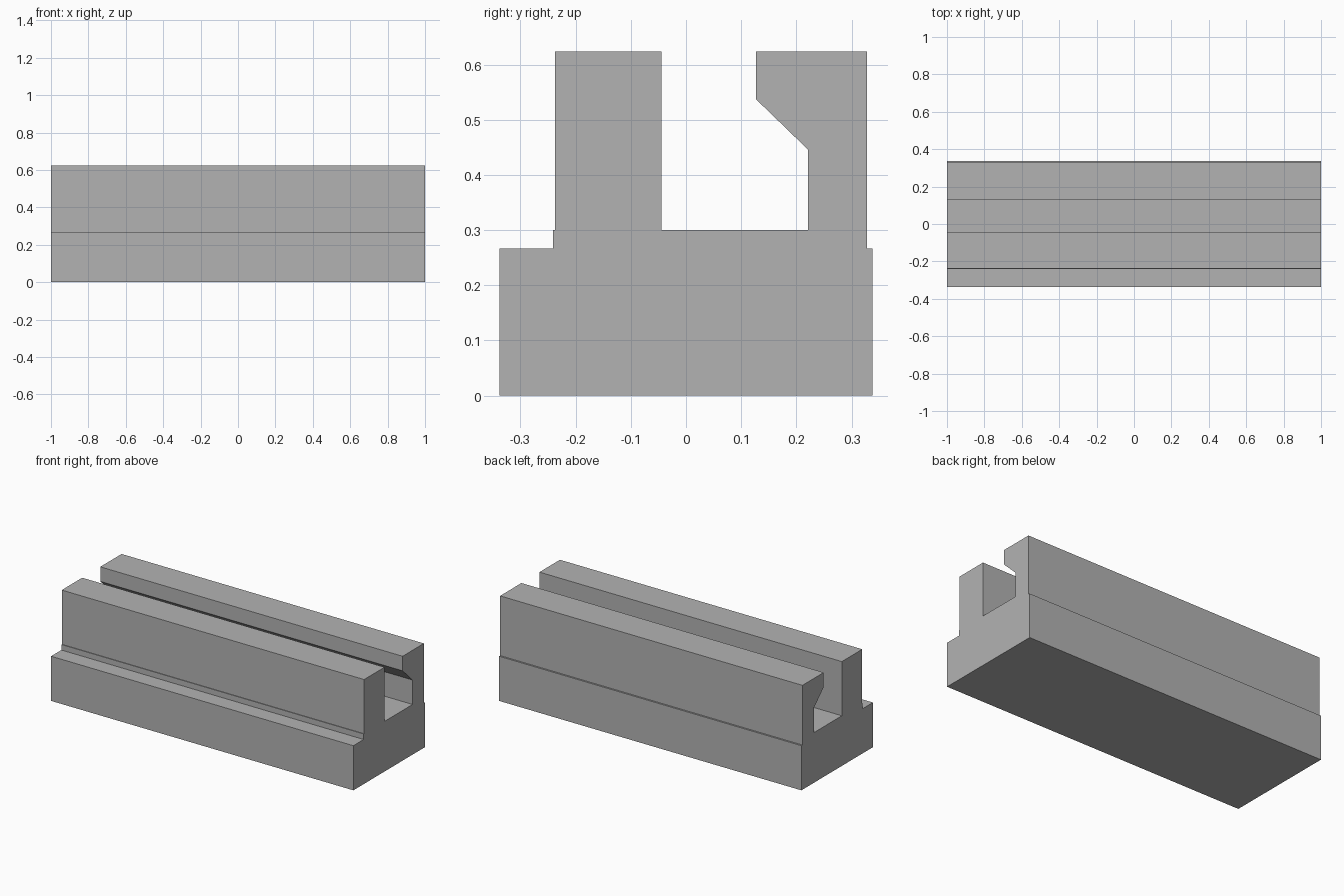
import bpy
import bmesh

cube = bpy.data.objects.get("Cube")
if cube:
    bpy.data.objects.remove(cube, do_unlink=True)

HALF_LENGTH = 1.0

# Plain grey material
grey = bpy.data.materials.new("plain_grey")
grey.use_nodes = True
colour = (0.45, 0.45, 0.45, 1.0)
grey.diffuse_color = colour
grey.node_tree.nodes["Principled BSDF"].inputs["Base Color"].default_value = colour


def extrude_profile(name, profile):
    """Sweep a (y, z) outline along the full length in x."""
    bm = bmesh.new()
    face = bm.faces.new([bm.verts.new((-HALF_LENGTH, y, z)) for y, z in profile])
    swept = bmesh.ops.extrude_face_region(bm, geom=[face], use_keep_orig=True)
    moved = [v for v in swept["geom"] if isinstance(v, bmesh.types.BMVert)]
    bmesh.ops.translate(bm, verts=moved, vec=(2 * HALF_LENGTH, 0, 0))
    bmesh.ops.recalc_face_normals(bm, faces=bm.faces)
    mesh = bpy.data.meshes.new(name)
    bm.to_mesh(mesh)
    bm.free()
    mesh.materials.append(grey)
    obj = bpy.data.objects.new(name, mesh)
    bpy.context.collection.objects.link(obj)
    return obj


# Stepped base, thick front wall, channel and overhanging rear jaw
extrude_profile("slotted_rail", [
    (-0.338, 0), (0.338, 0), (0.338, 0.267), (0.328, 0.267),   # base, rear ledge
    (0.328, 0.624), (0.127, 0.624), (0.127, 0.537),            # rear jaw lip
    (0.221, 0.446), (0.221, 0.3),                              # undercut
    (-0.044, 0.3), (-0.044, 0.624), (-0.237, 0.624),           # channel, front wall
    (-0.237, 0.3), (-0.241, 0.3), (-0.241, 0.267), (-0.338, 0.267),  # front ledge
])
